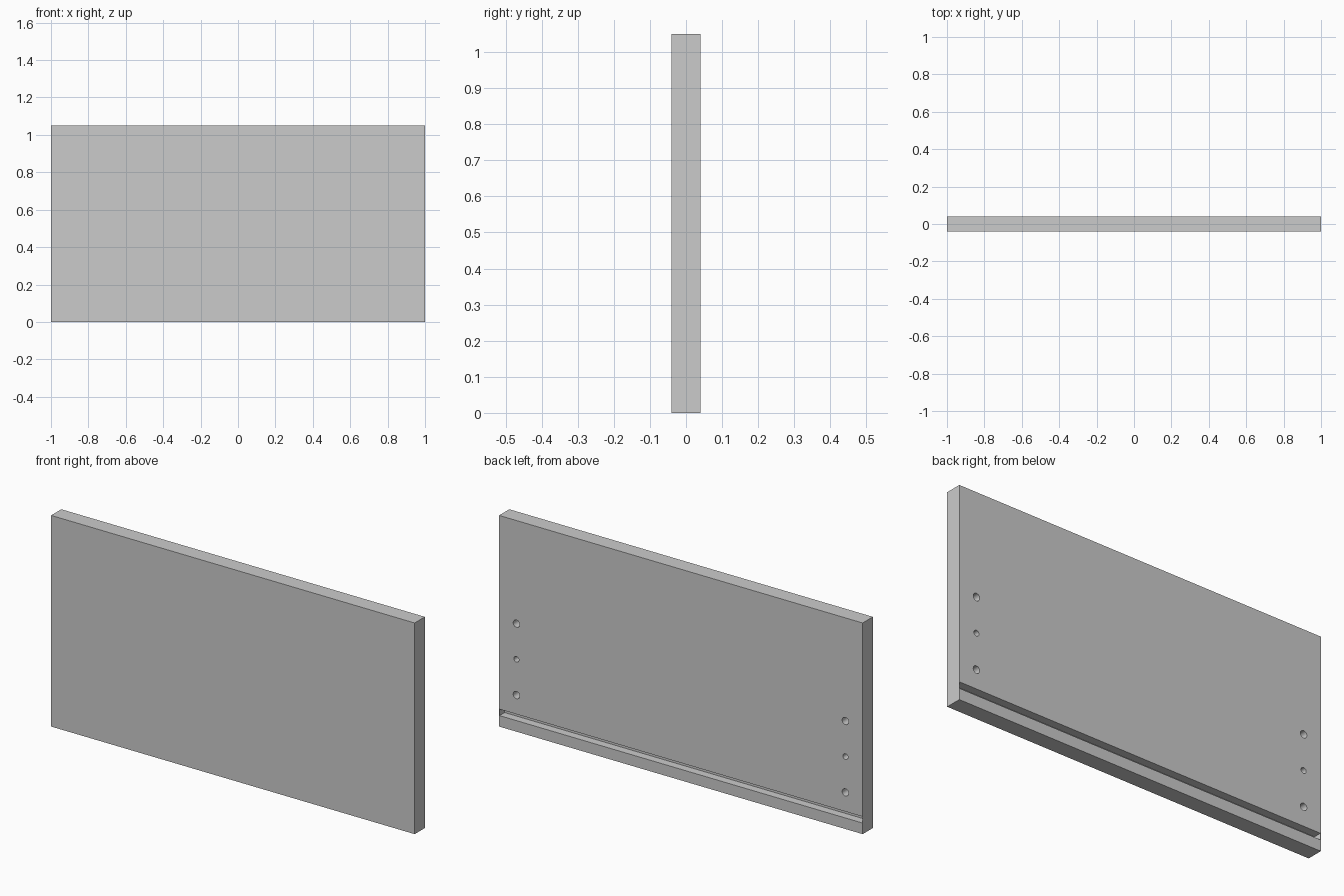
import bpy, math

if "Cube" in bpy.data.objects:
    bpy.data.objects.remove(bpy.data.objects["Cube"])

W, T, H = 2.0, 0.08, 1.05
BACK = T / 2


def box(name, size, loc):
    bpy.ops.mesh.primitive_cube_add(size=1, location=loc)
    ob = bpy.context.object
    ob.name = name
    ob.scale = size
    bpy.ops.object.transform_apply(location=True, rotation=False, scale=True)
    return ob


def cut(target, cutter):
    mod = target.modifiers.new("cut", 'BOOLEAN')
    mod.operation = 'DIFFERENCE'
    mod.solver = 'EXACT'
    mod.object = cutter
    bpy.context.view_layer.objects.active = target
    bpy.ops.object.modifier_apply(modifier=mod.name)
    bpy.data.objects.remove(cutter, do_unlink=True)


# Panel board
panel = box("drawer_panel", (W, T, H), (0, 0, H / 2))

# Bottom groove in the back face, closed by a thin skin at each end
cut(panel, box("groove_cutter", (W - 0.004, 0.08, 0.032), (0, BACK, 0.071)))

# Blind dowel and screw holes, mirrored left and right
for side in (-1, 1):
    for z, r in ((0.182, 0.018), (0.36, 0.014), (0.537, 0.018)):
        bpy.ops.mesh.primitive_cylinder_add(
            vertices=32, radius=r, depth=0.08,
            location=(side * 0.905, BACK, z), rotation=(math.pi / 2, 0, 0))
        cutter = bpy.context.object
        cutter.name = "hole_cutter"
        cut(panel, cutter)

# Smooth hole walls, crisp edges
bpy.ops.object.select_all(action='DESELECT')
panel.select_set(True)
bpy.context.view_layer.objects.active = panel
bpy.ops.object.shade_smooth_by_angle(angle=math.radians(30))
